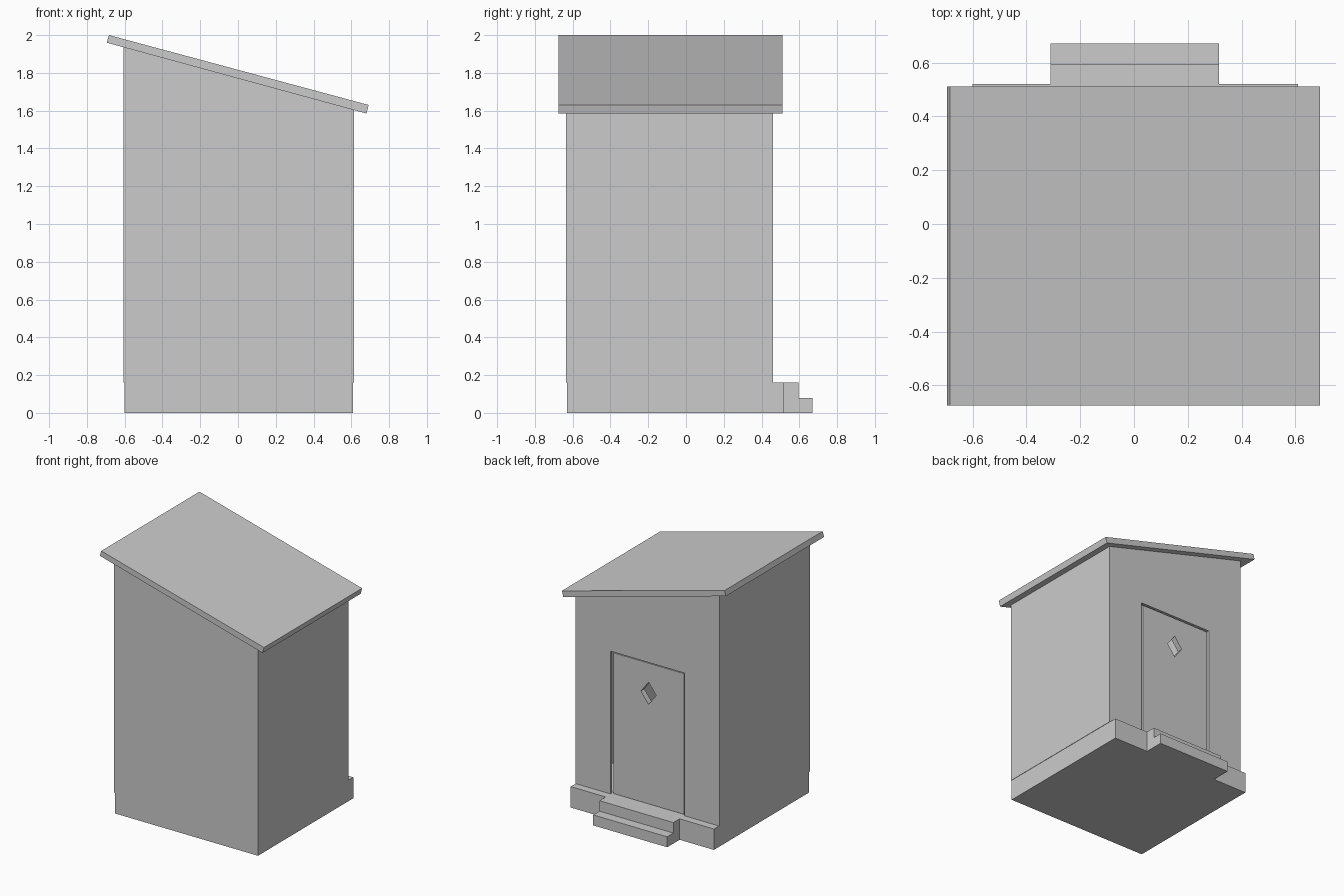
import bpy, bmesh

if "Cube" in bpy.data.objects:
    bpy.data.objects.remove(bpy.data.objects["Cube"])

T = 0.02          # wall thickness
FLOOR = 0.16      # top of the base


def extrude(name, pts, a, b, axis='y'):
    """Extrude a 2D profile from a to b: (x, z) along y, or (y, z) along x."""
    bm = bmesh.new()
    place = (lambda p: (p[0], a, p[1])) if axis == 'y' else (lambda p: (a, p[0], p[1]))
    face = bm.faces.new([bm.verts.new(place(p)) for p in pts])
    out = bmesh.ops.extrude_face_region(bm, geom=[face])
    verts = [g for g in out['geom'] if isinstance(g, bmesh.types.BMVert)]
    bmesh.ops.translate(bm, verts=verts, vec=(0, b - a, 0) if axis == 'y' else (b - a, 0, 0))
    bmesh.ops.recalc_face_normals(bm, faces=bm.faces)
    mesh = bpy.data.meshes.new(name)
    bm.to_mesh(mesh)
    bm.free()
    obj = bpy.data.objects.new(name, mesh)
    bpy.context.collection.objects.link(obj)
    return obj


def rect(u0, u1, v0, v1):
    return [(u0, v0), (u1, v0), (u1, v1), (u0, v1)]


def eave(x):
    """Height of the roof underside at x."""
    return 1.96 - 0.2727 * (x + 0.695)


# Base slab and the two steps in front of the door
extrude("base", rect(-0.60, 0.61, 0, FLOOR), -0.63, 0.52)
extrude("steps", [(0.52, 0), (0.67, 0), (0.67, 0.08), (0.595, 0.08),
                  (0.595, FLOOR), (0.52, FLOOR)], -0.31, 0.315, 'x')

# Thin walls under the sloping roof
L, R, F, B = -0.605, 0.613, -0.635, 0.46
D0, D1, DTOP = -0.31, 0.317, 1.25
extrude("plain_wall", [(L, FLOOR), (R, FLOOR), (R, eave(R)), (L, eave(L))], F, F + T)
extrude("door_wall", [(L, FLOOR), (D0, FLOOR), (D0, DTOP), (D1, DTOP), (D1, FLOOR),
                      (R, FLOOR), (R, eave(R)), (L, eave(L))], B - T, B)
for name, x0, x1 in (("high_wall", L, L + T), ("low_wall", R - T, R)):
    extrude(name, [(x0, FLOOR), (x1, FLOOR), (x1, eave(x1)), (x0, eave(x0))], F + T, B - T)

# Roof slab
extrude("roof", [(-0.695, 1.96), (0.68, 1.585), (0.692, 1.63), (-0.683, 2.0)], -0.675, 0.51)

# Door with a diamond-shaped window
door = extrude("door", rect(D0 + 0.01, D1 - 0.02, FLOOR + 0.005, DTOP - 0.01), B - 0.05, B - 0.008)
cutter = extrude("diamond_cutter", [(-0.065, 1.01), (0, 0.925), (0.065, 1.01), (0, 1.095)], 0.3, 0.6)
cutter.hide_render = True
cutter.display_type = 'WIRE'
cut = door.modifiers.new("diamond", 'BOOLEAN')
cut.operation = 'DIFFERENCE'
cut.solver = 'EXACT'
cut.object = cutter
